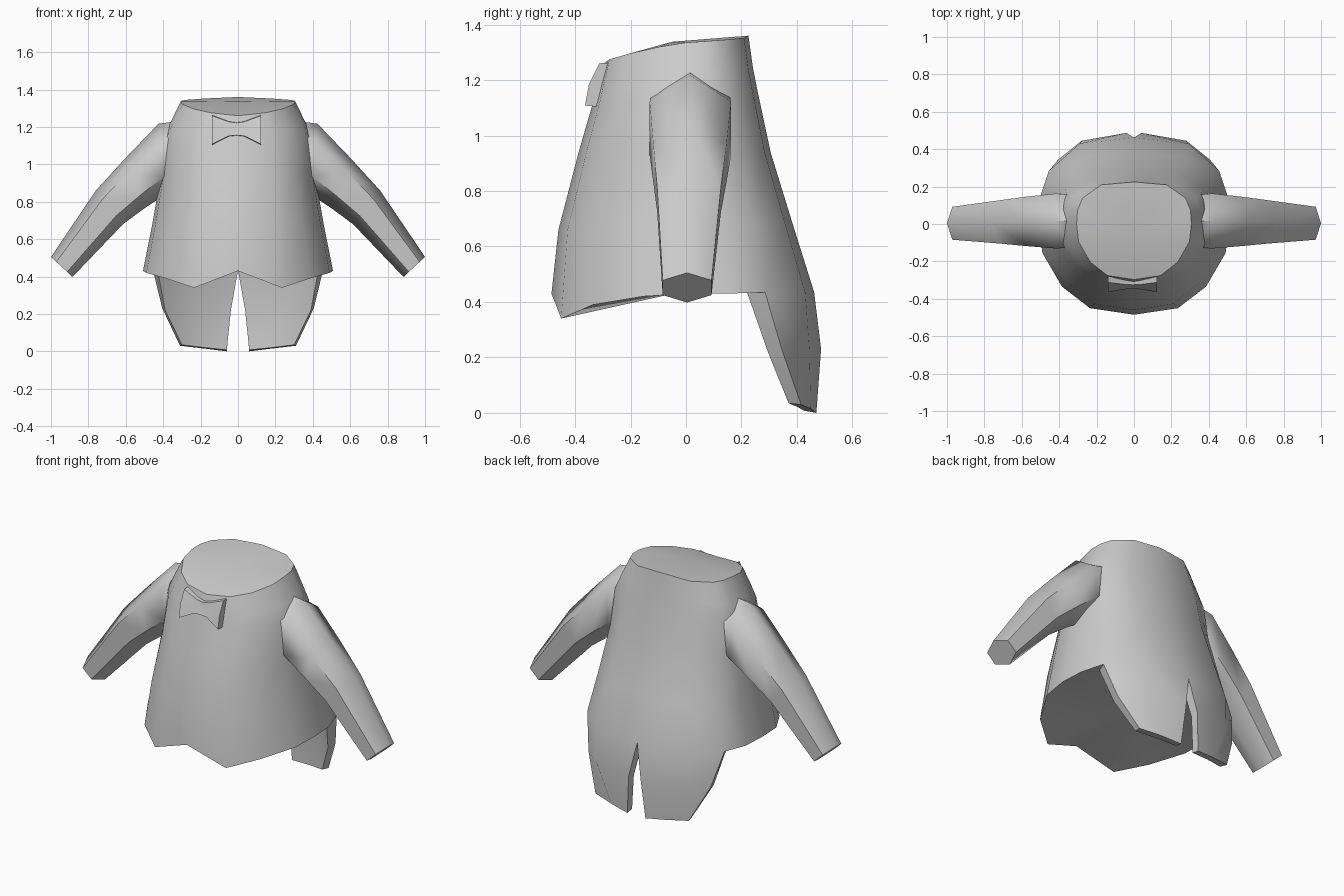
import bpy, bmesh, math
from mathutils import Matrix

if "Cube" in bpy.data.objects:
    bpy.data.objects.remove(bpy.data.objects["Cube"])

cloth = bpy.data.materials.new("grey_cloth")
cloth.diffuse_color = (0.6, 0.6, 0.6, 1)
cloth.use_nodes = True
cloth.node_tree.nodes["Principled BSDF"].inputs["Base Color"].default_value = cloth.diffuse_color


def finish(bm, name, angle=45, mirror=False):
    """Optionally mirror across x, weld, and turn the bmesh into a shaded object."""
    if mirror:
        bmesh.ops.mirror(bm, geom=bm.verts[:] + bm.edges[:] + bm.faces[:],
                         matrix=Matrix(), merge_dist=0.0005, axis='X')
    bmesh.ops.remove_doubles(bm, verts=bm.verts[:], dist=0.0005)
    bmesh.ops.recalc_face_normals(bm, faces=bm.faces[:])
    me = bpy.data.meshes.new(name)
    bm.to_mesh(me)
    bm.free()
    ob = bpy.data.objects.new(name, me)
    bpy.context.collection.objects.link(ob)
    me.materials.append(cloth)
    bpy.ops.object.select_all(action='DESELECT')
    ob.select_set(True)
    bpy.context.view_layer.objects.active = ob
    bpy.ops.object.shade_smooth_by_angle(angle=math.radians(angle))
    return ob


def bridge(bm, a, b, closed=False):
    """Quads between two rows of vertices."""
    n = len(a)
    for i in range(n if closed else n - 1):
        j = (i + 1) % n
        bm.faces.new((a[i], a[j], b[j], b[i]))


def fan(bm, centre, row):
    for p, q in zip(row, row[1:]):
        bm.faces.new((centre, p, q))


# ---- coat body: half of each ring, running from front centre to back centre
hem = [(0, -.485, .43), (.235, -.45, .34), (.385, -.335, .39), (.49, -.155, .42),
       (.508, 0, .43), (.50, .15, .43), (.455, .285, .435), (.29, .43, .435), (0, .462, .435)]
# half width, front depth, back depth, front height, back height
rings = [(.46, .46, .385, .66, .68), (.413, .387, .305, .94, .94),
         (.40, .335, .258, 1.12, 1.16), (.365, .318, .242, 1.19, 1.24)]
rim_z = [1.26, 1.275, 1.295, 1.32, 1.335, 1.34, 1.345, 1.352, 1.36]

bm = bmesh.new()


def row(points):
    return [bm.verts.new(p) for p in points]


def ring_points(w, f, b, zf, zb):
    pts = []
    for x, y, _ in hem:
        v = y / .485 if y < 0 else y / .462
        pts.append((x / .508 * w, v * (f if y < 0 else b), zf + (zb - zf) * (v + 1) / 2))
    return pts


rim = [(x, y, z) for (x, y, _), z in zip(ring_points(.307, .297, .225, 0, 0), rim_z)]
rows = [row(hem)] + [row(ring_points(*r)) for r in rings] + [row(rim)]
for a, b in zip(rows, rows[1:]):
    bridge(bm, a, b)

# domed neck cap
fan(bm, bm.verts.new((0, -.05, 1.338)), rows[-1])

# tail: outer and inner skins with edges all round, slit at the centre back
outer = [rows[0][6:],
         row([(.405, .345, .23), (.28, .445, .23), (.04, .487, .23)]),
         row([(.31, .415, .03), (.18, .45, .015), (.06, .47, 0)])]
inner = [row([(.43, .22, .435), (.27, .36, .435), (0, .40, .435)]),
         row([(.39, .295, .22), (.25, .395, .22), (.038, .44, .22)]),
         row([(.30, .37, .035), (.18, .405, .02), (.06, .425, .008)])]
for skin in (outer, inner):
    for a, b in zip(skin, skin[1:]):
        bridge(bm, a, b)
for k in (0, 2):
    bridge(bm, [r[k] for r in outer], [r[k] for r in inner])
bridge(bm, outer[2], inner[2])

# underside closing the coat
fan(bm, bm.verts.new((0, 0, .44)), rows[0][:7] + inner[0])
finish(bm, "coat_body", mirror=True)

# ---- sleeves: six-sided tubes given by top point, bottom point, half width, y centre
sections = [((.33, 1.23), (.33, .90), .14, .015),
            ((.425, 1.217), (.395, .835), .147, .016),
            ((.60, 1.035), (.50, .765), .132, .014),
            ((.76, .86), (.615, .68), .115, .011),
            ((1.0, .505), (.885, .398), .088, .004)]
for name, s in (("sleeve_right", 1), ("sleeve_left", -1)):
    bm = bmesh.new()
    loops = []
    for (xt, zt), (xb, zb), w, yc in sections:
        loop = []
        for t, side in ((0, 0), (.25, 1), (.75, 1), (1, 0), (.75, -1), (.25, -1)):
            loop.append(bm.verts.new((s * (xt + (xb - xt) * t), yc + side * w,
                                      zt + (zb - zt) * t)))
        loops.append(loop)
    for a, b in zip(loops, loops[1:]):
        bridge(bm, a, b, True)
    bm.faces.new(loops[0])
    bm.faces.new(loops[-1])
    finish(bm, name, 62)

# ---- bow tie: flared slab leaning with the chest, pinched in the middle
bm = bmesh.new()
cols = [(-.138, 1.26, 1.108), (-.05, 1.228, 1.152), (-.008, 1.222, 1.156),
        (.034, 1.228, 1.152), (.122, 1.26, 1.108)]
front, back = [], []
for x, zt, zb in cols:
    for layer, off, grow in ((front, -.012, 0), (back, .035, .004)):
        bulge = -.012 if abs(x) > .1 else .004
        layer.append([bm.verts.new((x, -.352 + (z - 1.108) * .34 + off + d, z + g))
                      for z, g, d in ((zt, grow, 0), ((zt + zb) / 2, 0, bulge),
                                      (zb, -grow, 0))])
for layer in (front, back):
    for a, b in zip(layer, layer[1:]):
        bridge(bm, a, b)
for k in (0, 2):
    bridge(bm, [c[k] for c in front], [c[k] for c in back])
for k in (0, -1):
    bridge(bm, front[k], back[k])
finish(bm, "bow_tie", 40)
